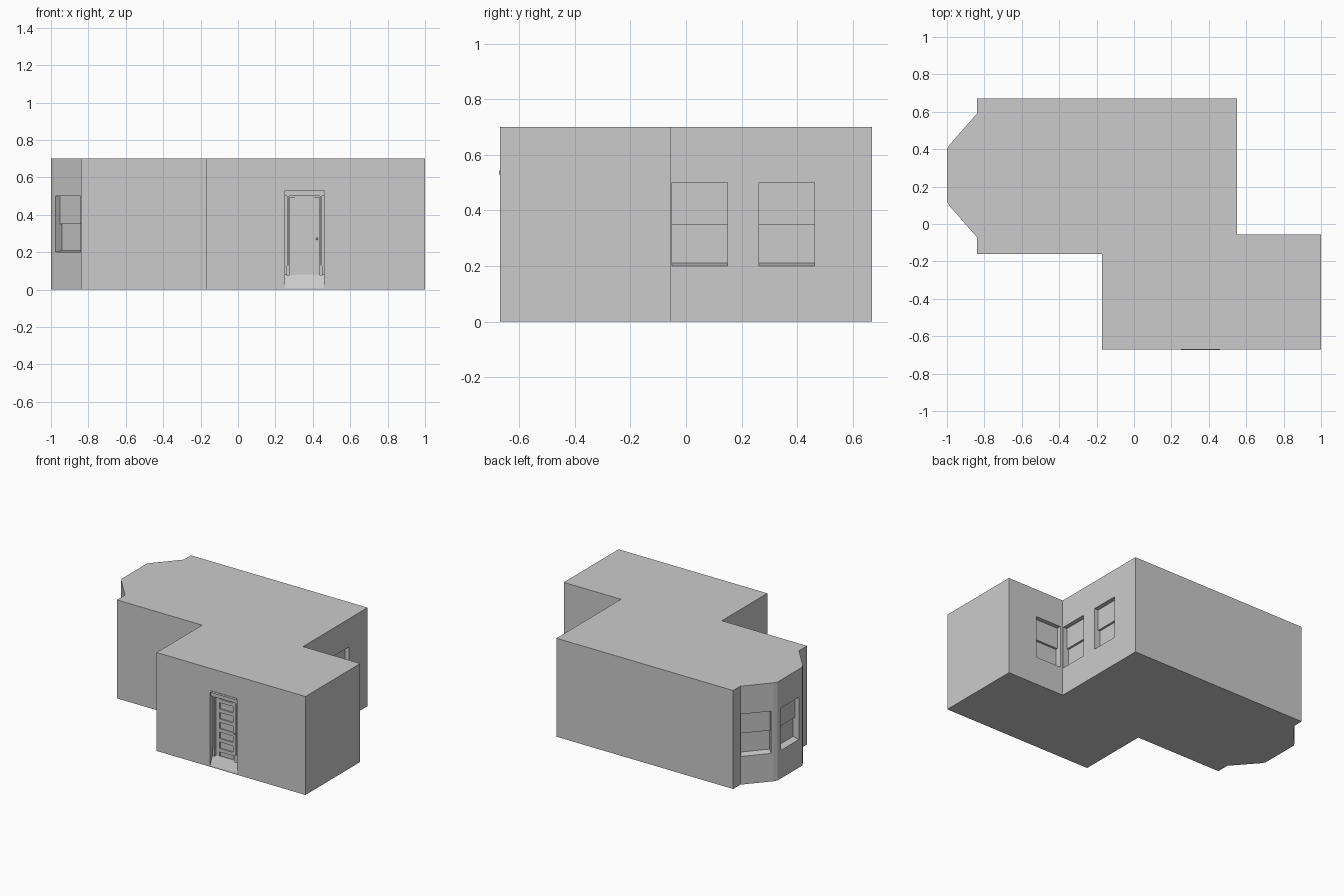
import bpy, bmesh
from mathutils import Vector

if "Cube" in bpy.data.objects:
    bpy.data.objects.remove(bpy.data.objects["Cube"])

H = 0.70


def add_prism(bm, pts, offset):
    """Closed prism: polygon pts swept along offset."""
    f = bm.faces.new([bm.verts.new(p) for p in pts])
    ext = bmesh.ops.extrude_face_region(bm, geom=[f], use_keep_orig=True)
    verts = [g for g in ext["geom"] if isinstance(g, bmesh.types.BMVert)]
    bmesh.ops.translate(bm, verts=verts, vec=offset)


def finish(bm, name):
    bmesh.ops.recalc_face_normals(bm, faces=bm.faces[:])
    me = bpy.data.meshes.new(name)
    bm.to_mesh(me)
    bm.free()
    ob = bpy.data.objects.new(name, me)
    bpy.context.collection.objects.link(ob)
    return ob


def boxes(name, items):
    """One object from boxes given as (x0, x1, y0, y1, z0, z1)."""
    bm = bmesh.new()
    for x0, x1, y0, y1, z0, z1 in items:
        add_prism(bm, [(x0, y0, z0), (x1, y0, z0), (x1, y1, z0), (x0, y1, z0)],
                  Vector((0, 0, z1 - z0)))
    return finish(bm, name)


# House body: footprint with a bay on the left, counter-clockwise
footprint = [(-0.84, 0.67), (-0.84, 0.59), (-0.985, 0.425), (-1, 0.40),
             (-1, 0.12), (-0.985, 0.095), (-0.84, -0.07), (-0.84, -0.16),
             (-0.17, -0.16), (-0.17, -0.67), (1, -0.67), (1, -0.055),
             (0.55, -0.055), (0.55, 0.67)]
bm = bmesh.new()
add_prism(bm, [(x, y, 0) for x, y in footprint], Vector((0, 0, H)))
house = finish(bm, "house_body")

# Sash window recess: side profile (depth, z) with sloped sill and stepped sashes
sash = [(-0.01, 0.20), (0, 0.20), (0.045, 0.21), (0.045, 0.35),
        (0.03, 0.35), (0.03, 0.50), (-0.01, 0.50)]
# start point, direction along the wall, inward direction
windows = [((0.55, -0.05), (0, 1), (-1, 0)),
           ((0.55, 0.262), (0, 1), (-1, 0)),
           ((0.57, -0.055), (1, 0), (0, -1)),
           ((-1, 0.16), (0, 1), (1, 0)),
           ((-0.843, -0.0666), (-0.145, 0.165), (0.165, 0.145)),
           ((-0.843, 0.5866), (-0.145, -0.165), (0.165, -0.145))]
bm = bmesh.new()
for start, along, inward in windows:
    s, u, n = (Vector((*v, 0)) for v in (start, along, inward))
    u.normalize()
    n.normalize()
    add_prism(bm, [s + n * d + Vector((0, 0, z)) for d, z in sash], u * 0.2)

# Doorway recess with a sloped entry step
doorway = [(-0.68, 0.01), (-0.67, 0.01), (-0.64, 0.08), (-0.63, 0.08),
           (-0.63, 0.53), (-0.68, 0.53)]
add_prism(bm, [(0.25, y, z) for y, z in doorway], Vector((0.21, 0, 0)))
cutter = finish(bm, "opening_cutter")
cutter.hide_render = True

mod = house.modifiers.new("openings", "BOOLEAN")
mod.operation = "DIFFERENCE"
mod.solver = "EXACT"
mod.object = cutter
bpy.context.view_layer.objects.active = house
bpy.ops.object.modifier_apply(modifier=mod.name)
bpy.data.objects.remove(cutter)

# Door surround: posts with plinths, lintel and cap
frame = [(0.25, 0.46, -0.660, -0.628, 0.50, 0.532),
         (0.25, 0.46, -0.673, -0.655, 0.53, 0.543)]
for x in (0.262, 0.438):
    frame += [(x, x + 0.01, -0.655, -0.628, 0.075, 0.505),
              (x - 0.003, x + 0.013, -0.658, -0.628, 0.075, 0.13)]
boxes("door_frame", frame)

# Door leaf: stiles and rails around five sunken panels
leaf = [(0.275, 0.305, -0.642, -0.628, 0.078, 0.495),
        (0.41, 0.435, -0.642, -0.628, 0.078, 0.495),
        (0.305, 0.41, -0.634, -0.628, 0.078, 0.495)]
for i in range(6):
    z = 0.11 + i * 0.07
    leaf.append((0.305, 0.41, -0.642, -0.633, z, z + 0.025))
boxes("door_leaf", leaf)

# Door knob
bpy.ops.mesh.primitive_uv_sphere_add(segments=12, ring_count=8, radius=0.006,
                                     location=(0.422, -0.647, 0.272))
knob = bpy.context.object
knob.name = "door_knob"
bpy.ops.object.shade_smooth_by_angle()
